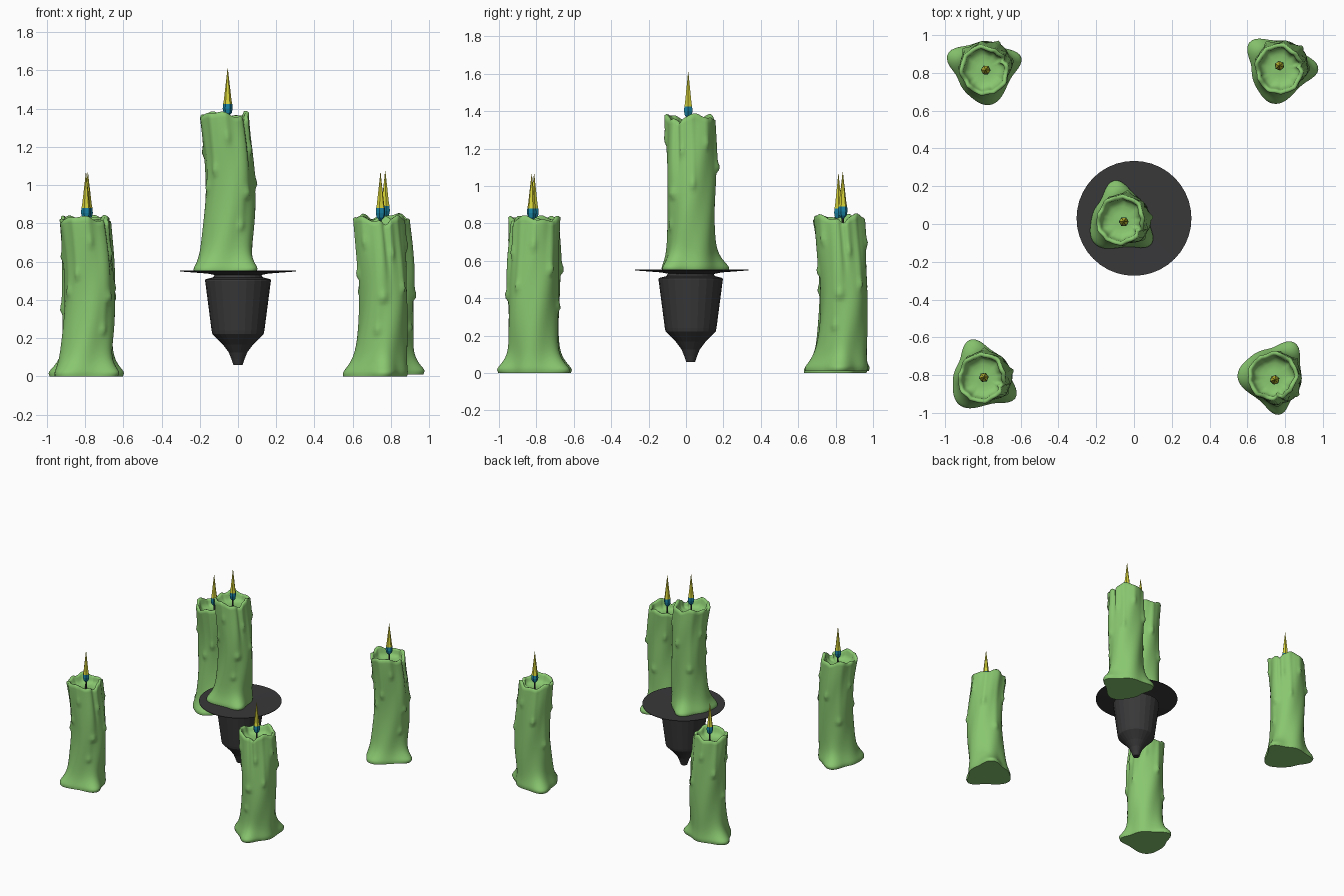
import bpy
import bmesh
from math import sin, cos, pi, radians, exp
from mathutils import Vector

cube = bpy.data.objects.get("Cube")
if cube:
    bpy.data.objects.remove(cube, do_unlink=True)


def material(name, rgb):
    m = bpy.data.materials.new(name)
    m.use_nodes = True
    colour = (*rgb, 1)
    m.diffuse_color = colour
    bsdf = next(n for n in m.node_tree.nodes if n.type == 'BSDF_PRINCIPLED')
    bsdf.inputs["Base Color"].default_value = colour
    return m


WAX = material("green wax", (0.25, 0.57, 0.16))
IRON = material("black iron", (0.04, 0.04, 0.042))
BLUE = material("flame blue", (0.01, 0.23, 0.38))
YELLOW = material("flame yellow", (0.68, 0.65, 0.04))


def skin(bm, rings, cap_start=True, cap_end=True):
    """Join rings of vertices with quads; returns nothing."""
    for a, b in zip(rings, rings[1:]):
        n = len(a)
        for i in range(n):
            j = (i + 1) % n
            bm.faces.new((a[i], a[j], b[j], b[i]))
    if cap_start:
        bm.faces.new(rings[0][::-1])
    if cap_end:
        bm.faces.new(rings[-1])


def finish(bm, name, mats):
    mesh = bpy.data.meshes.new(name)
    bm.to_mesh(mesh)
    bm.free()
    for m in mats:
        mesh.materials.append(m)
    return mesh


def place(name, mesh, loc, turn=0):
    ob = bpy.data.objects.new(name, mesh)
    ob.location = loc
    ob.rotation_euler.z = radians(turn)
    bpy.context.collection.objects.link(ob)
    return ob


def lathe(name, profile, sides, mats, split=None):
    """Turned shape from (radius, height) pairs, second colour above split."""
    bm = bmesh.new()
    rings = [[bm.verts.new((r * cos(2 * pi * i / sides), r * sin(2 * pi * i / sides), z))
              for i in range(sides)] for r, z in profile]
    skin(bm, rings)
    if split is not None:
        for f in bm.faces:
            f.material_index = int(f.calc_center_median().z > split)
    return finish(bm, name, mats)


# Candle wax shape
HEIGHT, RADIUS, COLS, ROWS = 0.82, 0.128, 72, 46
# foot lobes: angle, reach, width
LOBES = [(100, 0.062, 24), (-38, 0.062, 22), (218, 0.035, 30)]
# drips: angle, lower end, width, depth
DRIPS = [(-48, 0.39, 9, 0.016), (-22, 0.62, 6, 0.012), (3, 0.44, 6, 0.013),
         (40, 0.66, 7, 0.011), (85, 0.53, 7, 0.017), (128, 0.33, 9, 0.012),
         (165, 0.6, 6, 0.012), (205, 0.42, 8, 0.012), (235, 0.51, 6, 0.014),
         (272, 0.68, 6, 0.011), (300, 0.22, 8, 0.01)]


def bump(angle, centre, width):
    d = (angle - centre + 180) % 360 - 180
    return exp(-(d / width) ** 2)


def step(x, lo, hi):
    t = min(1, max(0, (x - lo) / (hi - lo)))
    return t * t * (3 - 2 * t)


def rim_height(a):
    r = radians(a)
    return (0.012 * sin(3 * r + 1) + 0.006 * sin(7 * r)
            - 0.03 * bump(a, -30, 10) - 0.012 * bump(a, 150, 14))


def wax_radius(a, z):
    rad = radians(a)
    r = RADIUS + 0.004 * sin(2 * rad + 7 * z) + 0.003 * sin(5 * rad - 11 * z)
    for centre, end, width, depth in DRIPS:
        bead = 0.45 + 0.75 * exp(-((z - end - 0.02) / 0.028) ** 2)
        r += depth * bump(a, centre, width) * step(z, end - 0.015, end + 0.02) * bead
    # crease running down from the rim notch
    r -= 0.014 * bump(a, -34, 5) * step(z, 0.45, 0.7)
    # spreading foot
    flare = exp(-(max(0, z - 0.02) / 0.05) ** 1.3)
    spread = 0.02 + sum(s * bump(a, c, w) for c, s, w in LOBES)
    r += spread * flare * (0.93 + 0.07 * step(z, 0, 0.015))
    r += 0.35 * spread * exp(-z / 0.12) * (1 - flare)
    return r


def axis(z):
    """Gentle bend of the candle."""
    d = -0.012 + 0.03 * sin(pi * min(1, z / HEIGHT))
    return Vector((d, 0.25 * d, 0))


def make_candle_mesh():
    bm = bmesh.new()
    angles = [360 * i / COLS for i in range(COLS)]

    def ring(radius_of, height_of):
        out = []
        for a in angles:
            z = height_of(a)
            r = radius_of(a, z)
            out.append(bm.verts.new(axis(z) + Vector((r * cos(radians(a)), r * sin(radians(a)), z))))
        return out

    rings = []
    for k in range(ROWS + 1):
        z = HEIGHT * (k / ROWS) ** 1.25
        top = step(z, HEIGHT - 0.12, HEIGHT)
        rings.append(ring(wax_radius, lambda a: z + top * rim_height(a)))
    # rounded lip, then the melted hollow
    for shrink, drop, keep in ((0.008, -0.006, 1), (0.018, -0.004, 1), (0.024, 0.008, 0.9),
                               (0.027, 0.03, 0.5), (0.038, 0.05, 0.2)):
        rings.append(ring(lambda a, z: wax_radius(a, HEIGHT) - shrink,
                          lambda a: HEIGHT - drop + keep * rim_height(a)))
    for r, z in ((0.07, 0.76), (0.04, 0.757), (0.012, 0.76)):
        rings.append(ring(lambda a, _: r, lambda a: z))
    skin(bm, rings)
    for f in bm.faces:
        f.smooth = True
    bm.edges.ensure_lookup_table()
    for e in bm.edges:
        if all(v.co.z < 0.0001 for v in e.verts):
            e.smooth = False
    return finish(bm, "candle_wax", [WAX])


wax = make_candle_mesh()
wick = lathe("wick", [(0.007, 0.75), (0.006, 0.83)], 6, [IRON])
flame = lathe("flame", [(0.006, 0.815), (0.021, 0.832), (0.026, 0.855), (0.024, 0.88),
                        (0.02, 0.9), (0.012, 0.97), (0.006, 1.02), (0.001, 1.065)],
              6, [BLUE, YELLOW], split=0.885)

# Candles: name, rim centre, base height, turn, flame position
CANDLES = [("centre", (-0.06, 0.025), 0.545, 0, (-0.054, 0.012)),
           ("front_right", (-0.795, -0.81), 0, 8, (-0.795, -0.812)),
           ("front_left", (0.745, -0.81), 0, -42, (0.745, -0.825)),
           ("back_left", (0.775, 0.83), 0.01, 39, (0.77, 0.838)),
           ("back_right", (-0.79, 0.825), 0, 58, (-0.785, 0.815))]
for name, (x, y), z, turn, (fx, fy) in CANDLES:
    place(name + "_candle", wax, (x, y, z), turn)
    place(name + "_wick", wick, (fx, fy, z), turn)
    place(name + "_flame", flame, (fx, fy, z), turn)

# Spiked holder under the centre candle
plate = lathe("drip_plate", [(0.12, 0.53), (0.16, 0.538), (0.304, 0.549), (0.304, 0.553), (0.02, 0.548)],
              40, [IRON])
cup = lathe("holder_cup", [(0.024, 0.06), (0.034, 0.09), (0.048, 0.125), (0.08, 0.168), (0.134, 0.222),
                           (0.138, 0.24), (0.172, 0.5), (0.17, 0.508), (0.13, 0.518), (0.12, 0.535)],
            24, [IRON])
place("drip_plate", plate, (0, 0.03, 0))
place("holder_cup", cup, (0, 0.025, 0))
